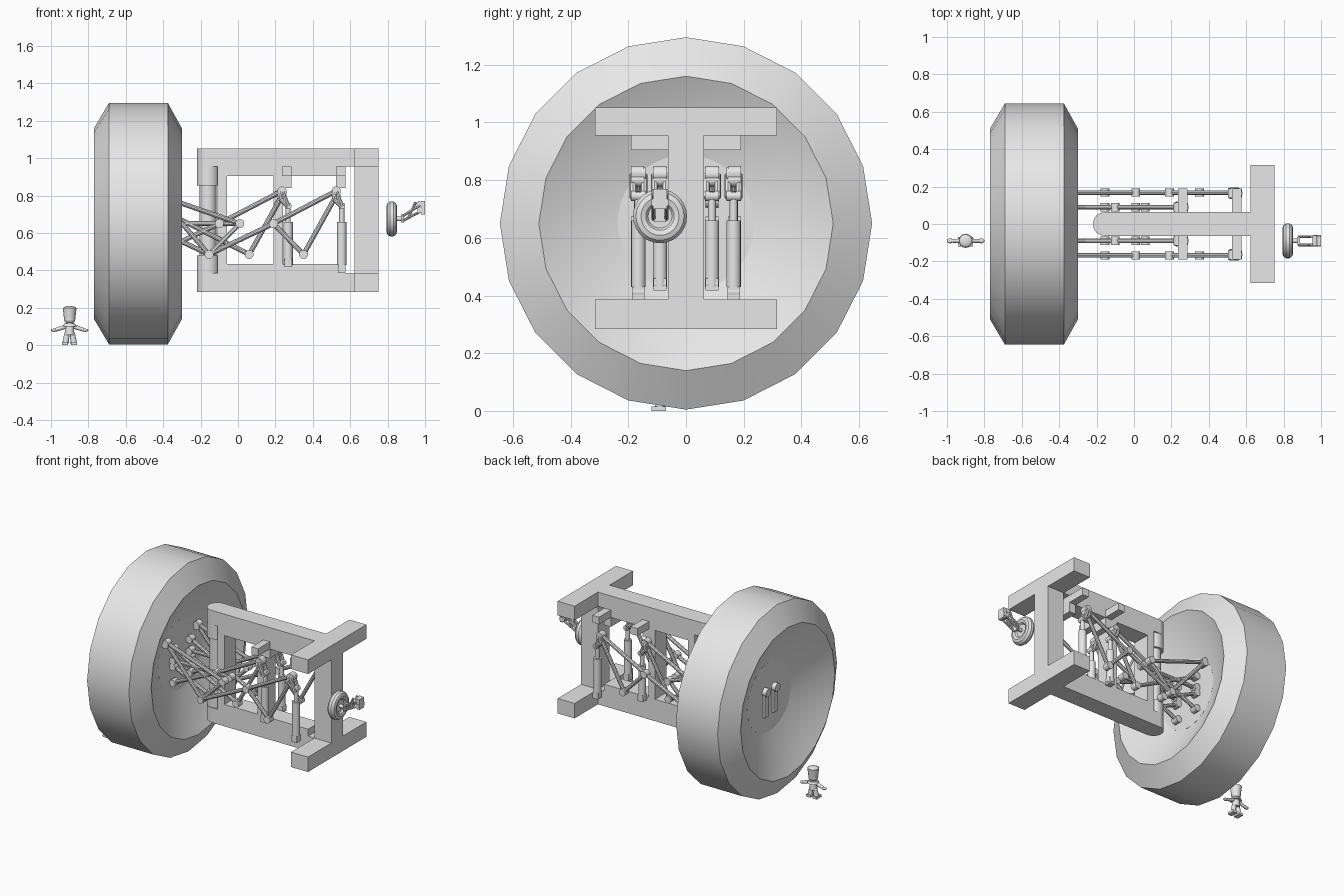
import bpy, bmesh, math
from mathutils import Vector, Matrix

if "Cube" in bpy.data.objects:
    bpy.data.objects.remove(bpy.data.objects["Cube"])

grey = bpy.data.materials.new("light_grey")
grey.diffuse_color = (0.8, 0.8, 0.8, 1)
grey.use_nodes = True
grey.node_tree.nodes["Principled BSDF"].inputs["Base Color"].default_value = grey.diffuse_color


def finish(name, bm, smooth=True):
    bmesh.ops.recalc_face_normals(bm, faces=bm.faces)
    me = bpy.data.meshes.new(name)
    bm.to_mesh(me)
    bm.free()
    me.materials.append(grey)
    ob = bpy.data.objects.new(name, me)
    bpy.context.collection.objects.link(ob)
    if smooth:
        bpy.ops.object.select_all(action='DESELECT')
        bpy.context.view_layer.objects.active = ob
        ob.select_set(True)
        bpy.ops.object.shade_smooth_by_angle(angle=math.radians(35))
    return ob


def add_box(bm, x0, x1, y0, y1, z0, z1):
    m = Matrix.Translation(((x0 + x1) / 2, (y0 + y1) / 2, (z0 + z1) / 2)) @ \
        Matrix.Diagonal((x1 - x0, y1 - y0, z1 - z0, 1))
    bmesh.ops.create_cube(bm, size=1, matrix=m)


def add_rod(bm, a, b, r, r2=None, seg=12):
    a, b = Vector(a), Vector(b)
    d = b - a
    m = Matrix.Translation((a + b) / 2) @ d.to_track_quat('Z', 'Y').to_matrix().to_4x4()
    bmesh.ops.create_cone(bm, cap_ends=True, segments=seg, radius1=r,
                          radius2=r if r2 is None else r2, depth=d.length, matrix=m)


def add_ball(bm, c, r, scale=(1, 1, 1)):
    m = Matrix.Translation(c) @ Matrix.Diagonal((*scale, 1))
    bmesh.ops.create_uvsphere(bm, u_segments=14, v_segments=8, radius=r, matrix=m)


def revolve_x(bm, prof, cy, cz, n, closed=False):
    rings = []
    for x, r in prof:
        rings.append([bm.verts.new((x, cy + r * math.cos(2 * math.pi * k / n),
                                    cz + r * math.sin(2 * math.pi * k / n))) for k in range(n)])
    for i in range(len(rings) if closed else len(rings) - 1):
        p, q = rings[i], rings[(i + 1) % len(rings)]
        for k in range(n):
            bm.faces.new((p[k], p[(k + 1) % n], q[(k + 1) % n], q[k]))
    if not closed:
        bm.faces.new(rings[0])
        bm.faces.new(rings[-1])


# large wheel with conical dish on both sides
bm = bmesh.new()
revolve_x(bm, [(-.45, .22), (-.30, .51), (-.375, .645), (-.69, .645), (-.77, .51), (-.62, .22)], 0, .65, 20)
finish("large_wheel", bm)
bm = bmesh.new()
add_rod(bm, (-.63, 0, .65), (-.44, 0, .65), .237, seg=40)
finish("wheel_hub", bm)
# bracket ends showing on the outer hub face
bm = bmesh.new()
for y in (-.05, .05):
    add_box(bm, -.645, -.62, y - .02, y + .02, .53, .70)
    add_rod(bm, (-.66, y, .70), (-.61, y, .70), .028)
finish("hub_brackets", bm)

# outer frame
for nm, z0, z1 in (("top", .955, 1.052), ("bottom", .285, .387)):
    bm = bmesh.new()
    add_box(bm, -.157, .622, -.063, .063, z0, z1)
    add_rod(bm, (-.157, 0, z0), (-.157, 0, z1), .063, seg=24)
    finish(nm + "_beam", bm)
    bm = bmesh.new()
    add_box(bm, .622, .75, -.315, .315, z0, z1)
    finish(nm + "_crossbeam", bm, False)
bm = bmesh.new()
add_box(bm, .622, .75, -.063, .063, .387, .955)
finish("end_post", bm, False)

# steering column
bm = bmesh.new()
add_rod(bm, (-.16, 0, .387), (-.16, 0, .955), .045, seg=24)
add_rod(bm, (-.16, 0, .855), (-.16, 0, .955), .06, seg=24)
add_rod(bm, (-.16, 0, .387), (-.16, 0, .48), .06, seg=24)
finish("steering_column", bm)

# inner frame
bm = bmesh.new()
for y0, y1 in ((-.063, .063),):
    add_box(bm, -.11, .575, y0, y1, .905, .955)
    add_box(bm, -.11, .575, y0, y1, .387, .435)
    add_box(bm, -.11, -.058, y0, y1, .435, .905)
    add_box(bm, .19, .24, y0, y1, .435, .905)
for x in (.235, .525):
    add_box(bm, x, x + .05, -.19, .19, .905, .955)
    add_box(bm, x, x + .05, -.063, .063, .84, .905)
finish("inner_frame", bm, False)

# linkages: joints as (x, z), mirrored front to back
OUTER = [((-.42, .80), (.01, .65)), ((-.155, .485), (.19, .65)), ((.19, .65), (.525, .825)),
         ((.19, .65), (.35, .485)), ((.35, .485), (.525, .80)), ((-.155, .485), (-.42, .79)),
         ((-.155, .485), (.01, .65))]
INNER = [((-.42, .50), (-.10, .65)), ((-.10, .65), (.235, .825)), ((.06, .485), (.235, .80)),
         ((.06, .485), (-.42, .73)), ((.01, .65), (-.42, .65)), ((-.155, .485), (-.42, .61))]
for side, s in (("front", -1), ("back", 1)):
    for nm, y, links in (("outer", .168, OUTER), ("inner", .09, INNER)):
        bm = bmesh.new()
        for a, b in links:
            add_rod(bm, (a[0], s * y, a[1]), (b[0], s * y, b[1]), .013, seg=10)
        for x, z in {p for l in links for p in l}:
            add_rod(bm, (x, s * y - .022, z), (x, s * y + .022, z), .024, seg=14)
        finish(f"{side}_{nm}_links", bm)
    # shock absorbers with rockers
    for nm, y, x, foot in (("outer", .165, .555, .40), ("inner", .09, .268, .43)):
        bm = bmesh.new()
        add_rod(bm, (x, s * y, .43), (x, s * y, .66), .025, seg=16)
        add_rod(bm, (x, s * y, .65), (x, s * y, .76), .014)
        add_rod(bm, (x, s * y - .022, foot + .012), (x, s * y + .022, foot + .012), .022)
        add_box(bm, x - .02, x + .02, s * y - .022, s * y + .022, foot - .013, foot + .03)
        finish(f"{side}_{nm}_shock", bm)
        bm = bmesh.new()
        for dy in (-.019, .019):
            for a, b in (((x - .03, .82), (x, .74)), ((x - .04, .78), (x, .74)),
                         ((x - .03, .82), (x - .04, .78))):
                add_rod(bm, (a[0], s * y + dy, a[1]), (b[0], s * y + dy, b[1]), .012, seg=8)
        add_rod(bm, (x - .03, s * y - .025, .82), (x - .03, s * y + .025, .82), .024, seg=14)
        add_rod(bm, (x, s * y - .025, .745), (x, s * y + .025, .745), .018)
        finish(f"{side}_{nm}_rocker", bm)

# small spare wheel: round tyre on a linkage arm
bm = bmesh.new()
revolve_x(bm, [(.822 + .029 * math.cos(t * math.pi / 5), .066 + .029 * math.sin(t * math.pi / 5))
               for t in range(10)], -.09, .675, 28, closed=True)
finish("small_tyre", bm)
bm = bmesh.new()
add_rod(bm, (.812, -.09, .675), (.835, -.09, .675), .045, seg=20)
add_rod(bm, (.82, -.09, .675), (.885, -.09, .675), .012)
add_box(bm, .872, .888, -.11, -.07, .655, .70)
for dy in (-.022, .022):
    add_rod(bm, (.88, -.09 + dy, .665), (.975, -.09 + dy, .715), .007, seg=8)
    add_rod(bm, (.88, -.09 + dy, .69), (.975, -.09 + dy, .75), .007, seg=8)
    add_rod(bm, (.91, -.09 + dy, .68), (.95, -.09 + dy, .765), .007, seg=8)
add_box(bm, .96, 1.0, -.12, -.06, .71, .735)
add_box(bm, .978, 1.0, -.115, -.065, .70, .77)
add_rod(bm, (.968, -.118, .755), (.968, -.062, .755), .014)
finish("small_wheel_arm", bm)

# little standing figure
X, Y = -.9, -.09
bm = bmesh.new()
add_rod(bm, (X, Y, .14), (X, Y, .20), .03, .037, seg=20)
add_ball(bm, (X, Y, .197), .036, (1, 1, .36))
add_ball(bm, (X, Y, .138), .031, (1, 1, .8))
finish("figure_head", bm)
bm = bmesh.new()
add_rod(bm, (X, Y, .055), (X, Y, .12), .026, .021, seg=14)
add_rod(bm, (X, Y, .10), (X, Y, .115), .038, .03, seg=14)
finish("figure_body", bm)
for nm, s in (("left", -1), ("right", 1)):
    bm = bmesh.new()
    add_rod(bm, (X + s * .02, Y, .10), (X + s * .075, Y, .082), .012, .01)
    add_ball(bm, (X + s * .083, Y, .08), .017, (1, .8, .5))
    finish(f"figure_{nm}_arm", bm)
    bm = bmesh.new()
    add_rod(bm, (X + s * .022, Y, .01), (X + s * .014, Y, .065), .017, .014)
    add_box(bm, X + s * .024 - .016, X + s * .024 + .016, Y - .03, Y + .02, 0, .016)
    finish(f"figure_{nm}_leg", bm)
